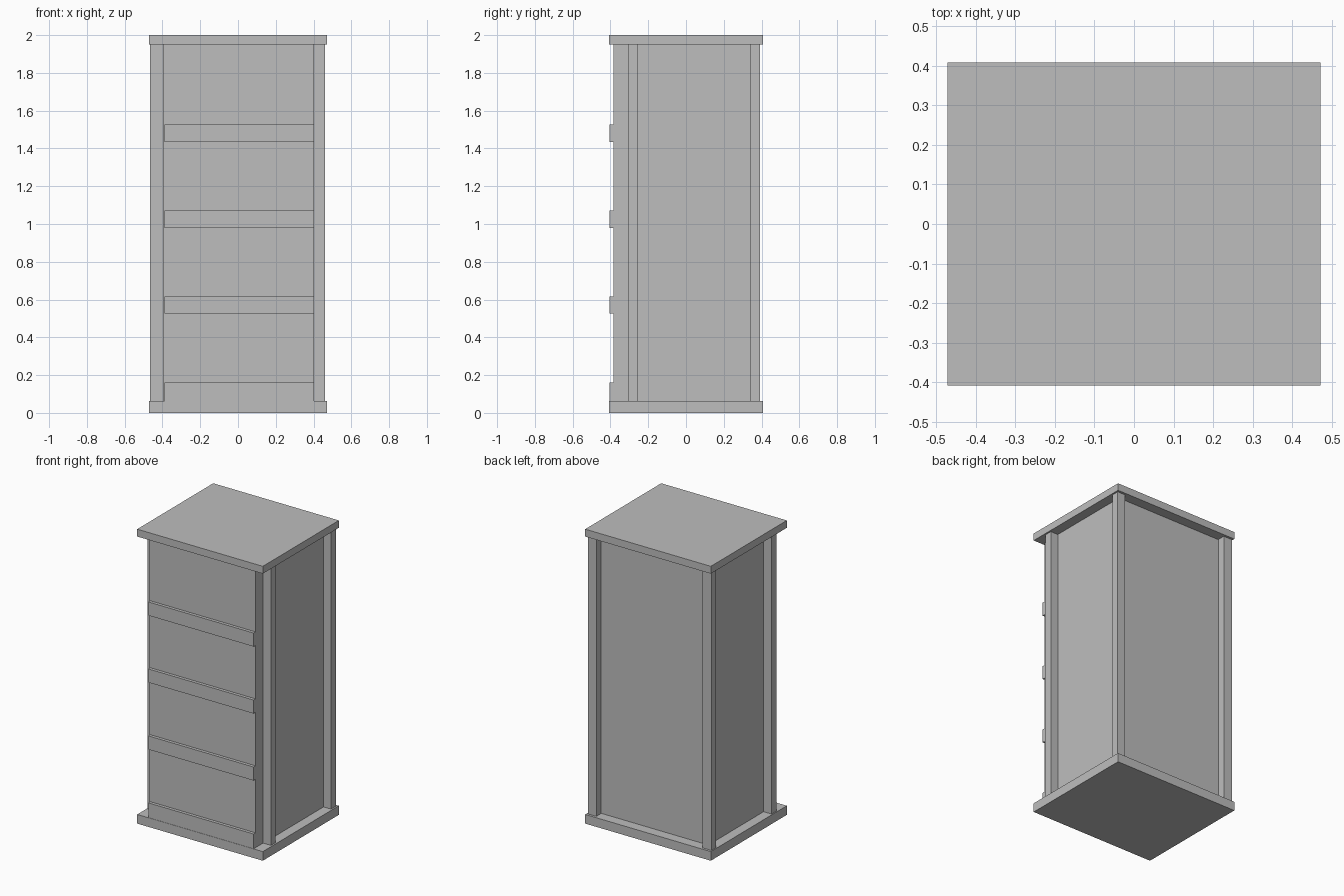
import bpy

default = bpy.data.objects.get("Cube")
if default:
    bpy.data.objects.remove(default, do_unlink=True)

# Single plain material
grey = bpy.data.materials.new("plain grey")
grey.use_nodes = True
colour = (0.515, 0.515, 0.515, 1.0)
grey.diffuse_color = colour
grey.node_tree.nodes["Principled BSDF"].inputs["Base Color"].default_value = colour


def box(name, x, y, z):
    """Box spanning the given (low, high) ranges."""
    spans = (x, y, z)
    bpy.ops.mesh.primitive_cube_add(size=1, location=[(a + b) / 2 for a, b in spans])
    ob = bpy.context.object
    ob.name = name
    ob.scale = [b - a for a, b in spans]
    bpy.ops.object.transform_apply(location=False, rotation=False, scale=True)
    ob.data.materials.append(grey)
    return ob


BASE_TOP, LID_BOTTOM = 0.062, 1.95
inner = (BASE_TOP, LID_BOTTOM)

# Base and lid plates
box("base", (-0.472, 0.472), (-0.408, 0.408), (0, BASE_TOP))
box("lid", (-0.472, 0.472), (-0.408, 0.408), (LID_BOTTOM, 2))

# Cabinet body recessed between the corner posts
box("cabinet_body", (-0.405, 0.405), (-0.302, 0.338), inner)

# Four corner posts
for side, x in (("right", (0.4, 0.461)), ("left", (-0.465, -0.4))):
    box("front_post_" + side, x, (-0.305, -0.255), inner)
    box("back_post_" + side, x, (0.34, 0.392), inner)

# Drawer front slab with four raised rails
box("drawer_front", (-0.395, 0.402), (-0.385, -0.304), inner)
for i in range(4):
    low = 0.07 + i * 0.455
    bottom = BASE_TOP if i == 0 else low
    box(f"drawer_rail_{i + 1}", (-0.39, 0.402), (-0.406, -0.384), (bottom, low + 0.092))
